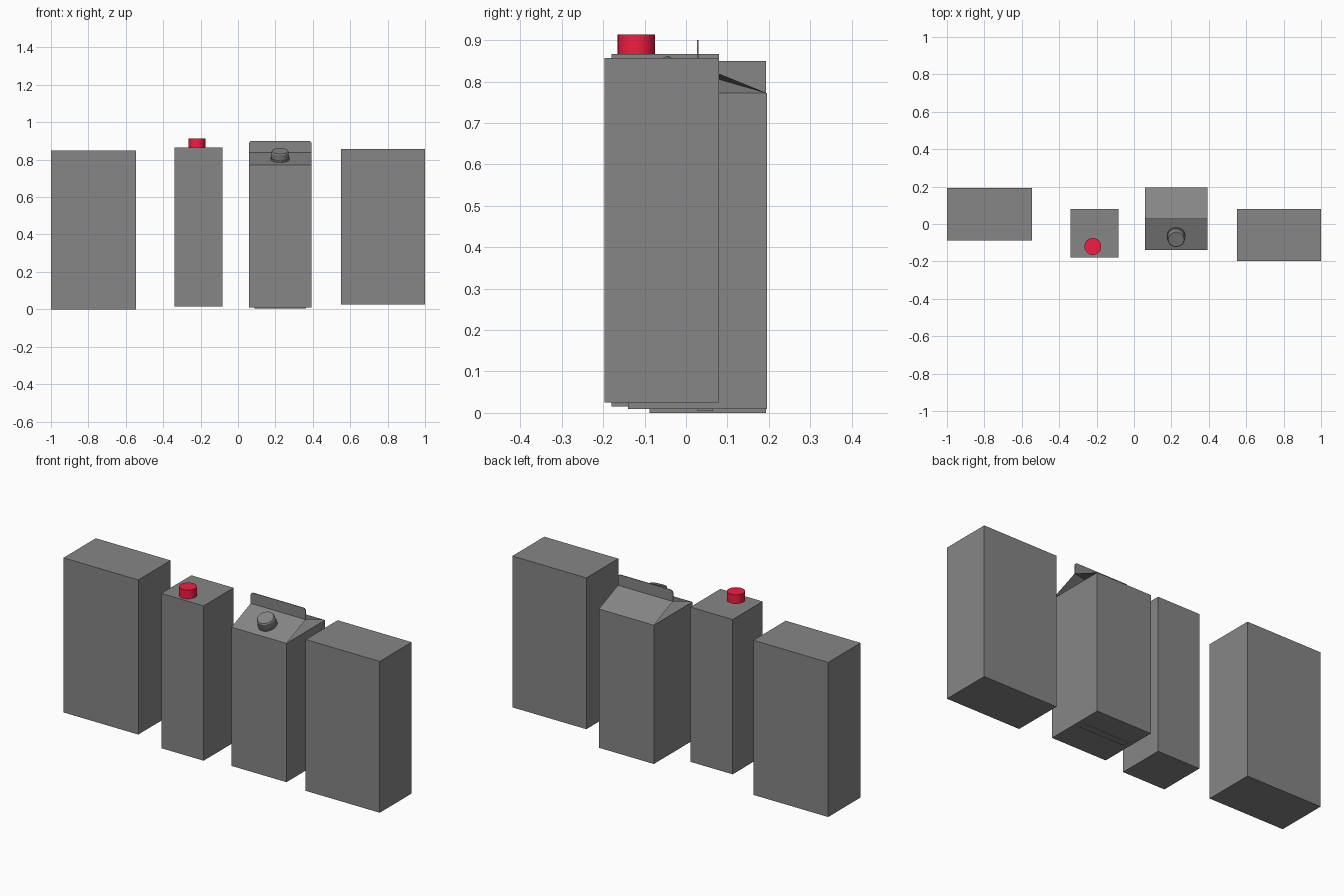
import bpy, bmesh, math
from mathutils import Vector, Matrix

if "Cube" in bpy.data.objects:
    bpy.data.objects.remove(bpy.data.objects["Cube"])


def material(name, rgb):
    m = bpy.data.materials.new(name)
    m.diffuse_color = (*rgb, 1)
    m.use_nodes = True
    m.node_tree.nodes["Principled BSDF"].inputs["Base Color"].default_value = m.diffuse_color
    return m


grey = material("dark_grey", (0.24, 0.24, 0.24))
red = material("red", (0.9, 0.012, 0.05))


def make(name, bm, mat=grey):
    bmesh.ops.recalc_face_normals(bm, faces=bm.faces)
    me = bpy.data.meshes.new(name)
    bm.to_mesh(me)
    bm.free()
    me.materials.append(mat)
    ob = bpy.data.objects.new(name, me)
    bpy.context.collection.objects.link(ob)
    return ob


def box(name, lo, hi):
    lo, hi = Vector(lo), Vector(hi)
    bm = bmesh.new()
    bmesh.ops.create_cube(bm, size=1, matrix=Matrix.Translation((lo + hi) / 2)
                          @ Matrix.Diagonal((hi - lo).to_4d()))
    return make(name, bm)


def cylinder(name, base, axis, r1, r2, h, mat=grey, sides=32):
    axis = Vector(axis).normalized()
    rot = axis.to_track_quat('Z', 'Y').to_matrix().to_4x4()
    bm = bmesh.new()
    bmesh.ops.create_cone(bm, cap_ends=True, segments=sides, radius1=r1, radius2=r2, depth=h,
                          matrix=Matrix.Translation(Vector(base) + axis * h / 2) @ rot)
    ob = make(name, bm, mat)
    for p in ob.data.polygons:
        p.use_smooth = len(p.vertices) == 4
    ob.data.set_sharp_from_angle(angle=math.radians(40))
    return ob


# Plain boxes at both ends and the slim carton
box("left_box", (-1, -0.088, 0), (-0.545, 0.193, 0.85))
box("right_box", (0.55, -0.197, 0.025), (1, 0.08, 0.857))
box("slim_carton", (-0.34, -0.18, 0.015), (-0.083, 0.08, 0.866))

# Red screw cap
cylinder("red_cap", (-0.22, -0.12, 0.865), (0, 0, 1), 0.045, 0.045, 0.049, red)

# Gable-top carton: body, sloping roof and tucked-in side folds
X0, X1, Y0, Y1 = 0.059, 0.393, -0.14, 0.195
ZB, ZE, ZR, YR, IN = 0.009, 0.772, 0.84, 0.028, 0.12
bm = bmesh.new()
corners = [(X0, Y0), (X1, Y0), (X1, Y1), (X0, Y1)]
b = [bm.verts.new((x, y, ZB)) for x, y in corners]
t = [bm.verts.new((x, y, ZE)) for x, y in corners]
rl, rr = (bm.verts.new((x, YR, ZR)) for x in (X0, X1))
al, ar = (bm.verts.new((x, YR, ZR - 0.02)) for x in (X0 + IN, X1 - IN))
bm.faces.new(b)
for i in range(4):
    j = (i + 1) % 4
    bm.faces.new((b[i], b[j], t[j], t[i]))
bm.faces.new((t[0], t[1], rr, rl))
bm.faces.new((t[2], t[3], rl, rr))
for c, d, apex, ridge in ((t[1], t[2], ar, rr), (t[3], t[0], al, rl)):
    bm.faces.new((c, d, apex))
    bm.faces.new((c, apex, ridge))
    bm.faces.new((d, ridge, apex))
make("gable_carton", bm)

# Sealed top fin with rounded upper corners
R = 0.015
prof = [(X0, ZR - 0.003), (X1, ZR - 0.003)]
for cx, a0 in ((X1 - R, 0), (X0 + R, 90)):
    for k in range(5):
        a = math.radians(a0 + k * 22.5)
        prof.append((cx + R * math.cos(a), 0.9 - R + R * math.sin(a)))
bm = bmesh.new()
f = bm.faces.new([bm.verts.new((x, YR - 0.002, z)) for x, z in prof])
ext = bmesh.ops.extrude_face_region(bm, geom=[f])
bmesh.ops.translate(bm, vec=(0, 0.004, 0),
                    verts=[v for v in ext["geom"] if isinstance(v, bmesh.types.BMVert)])
make("top_fin", bm)

# Folded seam under the carton
box("bottom_seam", (X0 + 0.03, 0.028, 0.005), (X1 - 0.03, 0.065, ZB))

# Tilted spout cap: collar, cap, chamfered top
axis = Vector((0, -(ZR - ZE), YR - Y0)).normalized()
base = Vector((0.225, -0.064, 0.802))
cylinder("spout_collar", base, axis, 0.050, 0.050, 0.010)
cylinder("spout_cap", base + axis * 0.010, axis, 0.046, 0.046, 0.032)
cylinder("spout_cap_top", base + axis * 0.042, axis, 0.046, 0.042, 0.006)
